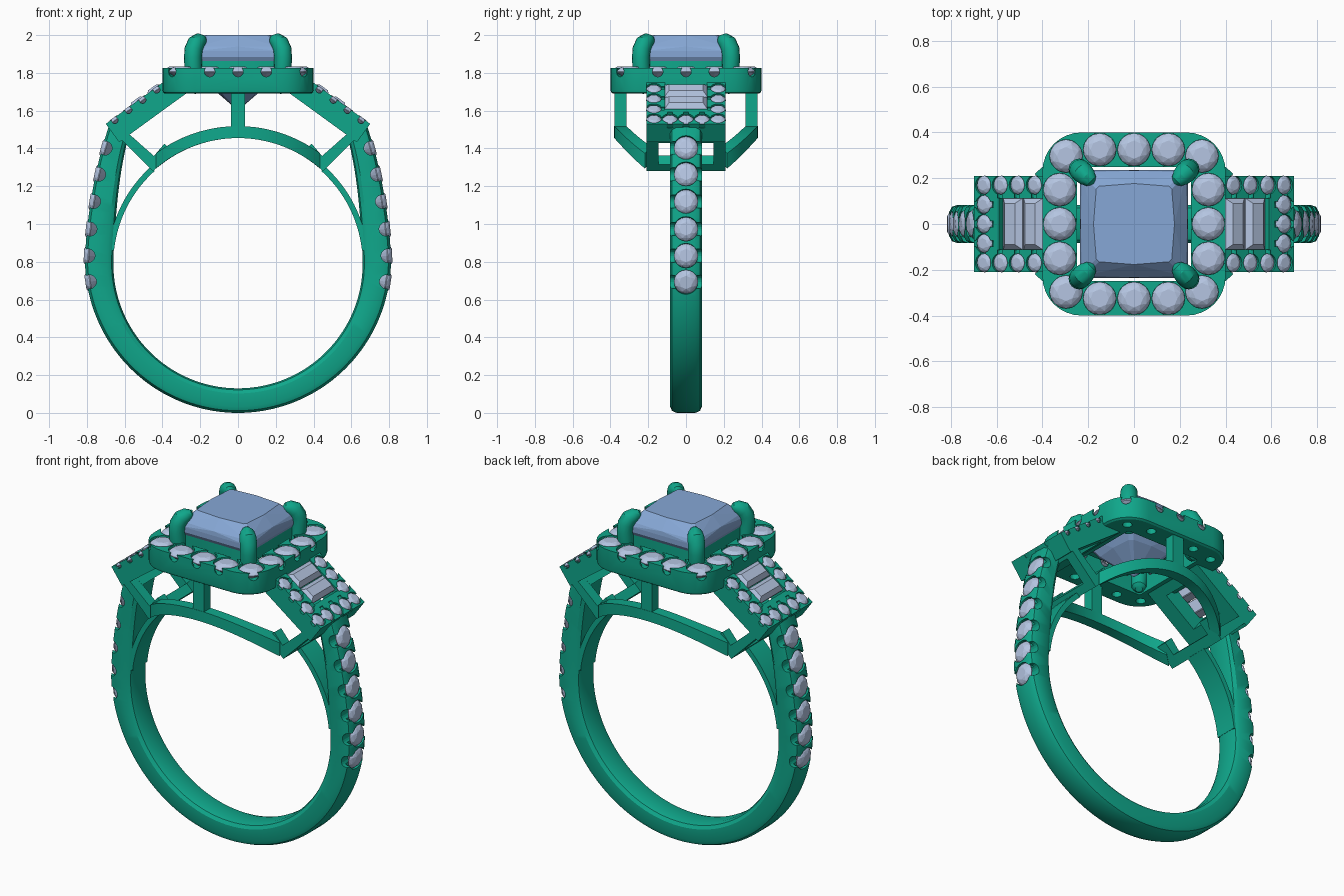
import bpy, bmesh, math
from math import sin, cos, pi, radians, sqrt
from mathutils import Vector, Matrix

if "Cube" in bpy.data.objects:
    bpy.data.objects.remove(bpy.data.objects["Cube"])

def material(name, col):
    m = bpy.data.materials.new(name)
    m.diffuse_color = (*col, 1)
    m.use_nodes = True
    m.node_tree.nodes["Principled BSDF"].inputs["Base Color"].default_value = m.diffuse_color
    return m

METAL = material("teal_metal", (0.005, 0.39, 0.26))
BLUE = material("blue_gem", (0.24, 0.39, 0.67))
PALE = material("pale_gem", (0.46, 0.56, 0.76))

def finish(name, bm, mat, smooth=True, mirror=False):
    bmesh.ops.recalc_face_normals(bm, faces=bm.faces)
    me = bpy.data.meshes.new(name)
    bm.to_mesh(me)
    bm.free()
    ob = bpy.data.objects.new(name, me)
    bpy.context.collection.objects.link(ob)
    me.materials.append(mat)
    bpy.ops.object.select_all(action='DESELECT')
    bpy.context.view_layer.objects.active = ob
    ob.select_set(True)
    if smooth:
        bpy.ops.object.shade_smooth_by_angle(angle=radians(32))
    if mirror:
        md = ob.modifiers.new("mirror", 'MIRROR')
        md.use_mirror_merge = False
    return ob

def loft(bm, rings, closed=False):
    vs = [[bm.verts.new(p) for p in r] for r in rings]
    n = len(vs[0])
    for i in range(len(vs) if closed else len(vs) - 1):
        a, b = vs[i], vs[(i + 1) % len(vs)]
        for j in range(n):
            k = (j + 1) % n
            bm.faces.new((a[j], a[k], b[k], b[j]))
    if not closed:
        bm.faces.new(vs[0])
        bm.faces.new(vs[-1])

def prism(bm, pts, y0, y1):
    loft(bm, [[(x, y, z) for x, z in pts] for y in (y0, y1)])

def hull(bm, pts):
    bmesh.ops.convex_hull(bm, input=[bm.verts.new(p) for p in pts])

def circle(n, r, z, off=0.0):
    return [Vector((r * cos(2 * pi * (i + off) / n), r * sin(2 * pi * (i + off) / n), z)) for i in range(n)]

def round_gem(bm, pos, normal, r):
    q = Vector(normal).to_track_quat('Z', 'Y')
    pts = (circle(8, .55 * r, .36 * r) + circle(8, .83 * r, .22 * r, .5)
           + circle(16, r, 0) + circle(16, r, -.06 * r) + [Vector((0, 0, -.75 * r))])
    hull(bm, [Vector(pos) + q @ p for p in pts])

def rod(bm, a, b, r, n=20):
    a, b = Vector(a), Vector(b)
    m = Matrix.Translation((a + b) / 2) @ (b - a).to_track_quat('Z', 'Y').to_matrix().to_4x4()
    bmesh.ops.create_cone(bm, cap_ends=True, segments=n, radius1=r, radius2=r, depth=(b - a).length, matrix=m)

def pave(body, seats, r, notch, drill=0):
    """Cut gem seats, side scallops and drill holes; seats = (pos, normal, lateral)."""
    for kind in ("seat", "scallop", "drill")[:3 if drill else 2]:
        bm = bmesh.new()
        for p, n, l in seats:
            p, n, l = Vector(p), Vector(n).normalized(), Vector(l).normalized()
            if kind == "seat":
                rod(bm, p - n * .35 * r, p + n * 1.2 * r, r * .985)
            elif kind == "scallop":
                rod(bm, p - l * 1.35 * r, p + l * 1.35 * r, notch)
            else:
                rod(bm, p, p - n * .25, drill)
        cutter = finish(kind + "_cutter", bm, METAL, False)
        cutter.hide_render = True
        md = body.modifiers.new(kind, 'BOOLEAN')
        md.operation, md.solver, md.object = 'DIFFERENCE', 'EXACT', cutter
        bpy.context.view_layer.objects.active = body
        bpy.ops.object.modifier_apply(modifier=md.name)
        bpy.data.objects.remove(cutter)

def gems(name, seats, r, mirror=False):
    bm = bmesh.new()
    for p, n, _ in seats:
        round_gem(bm, p, n, r)
    finish(name, bm, PALE, False, mirror)

# Shank: swept section that thickens and flares towards the shoulders
CZ = .79
def radii(t):
    up = max(0, t) ** 2.3
    ro = .79 + .02 * (min(t, 0) / (pi / 2) + 1) ** 2 + .30 * up
    return .66 + .323 * up, ro

half = [(0, .045), (.06, .07), (.2, .083), (.72, .084), (.88, .075), (.97, .05)]
section = half + [(f, -y) for f, y in reversed(half)]
rings = []
for i in range(-60, 61):
    t = abs(i) / 60 * radians(137) - pi / 2
    ri, ro = radii(t)
    s = -1 if i < 0 else 1
    rings.append([(s * (ri + (ro - ri) * f / .97) * cos(t), y, CZ + (ri + (ro - ri) * f / .97) * sin(t)) for f, y in section])
bm = bmesh.new()
loft(bm, rings)
shank = finish("shank", bm, METAL)
seats = []
for s in (-1, 1):
    for d in (-7, 3, 13, 23, 32.3, 40.6):
        t = radians(d)
        P = lambda a: Vector((s * radii(a)[1] * cos(a), 0, CZ + radii(a)[1] * sin(a)))
        tan = P(t + .01) - P(t - .01)
        n = Vector((s * tan.z, 0, -s * tan.x)).normalized()
        seats.append((P(t) - n * .016, n, (0, 1, 0)))
pave(shank, seats, .066, .036)
bpy.context.view_layer.objects.active = shank
bpy.ops.object.shade_smooth_by_angle(angle=radians(32))
gems("shank_gems", seats, .064)

# Thin inner rails that continue the finger circle up to the shoulder boxes
bm = bmesh.new()
loft(bm, [[(r * cos(t), y, CZ + r * sin(t)) for r, y in ((.66, -.07), (.66, .07), (.69, .07), (.69, -.07))]
          for t in [radians(6 + 42 * i / 20) for i in range(21)]])
finish("inner_rail", bm, METAL, mirror=True)

# Rounded square halo
def rsq(h, r, z, n=8):
    return [(sx * (h - r) + r * cos(a), sy * (h - r) + r * sin(a), z)
            for k, (sx, sy) in enumerate(((1, 1), (-1, 1), (-1, -1), (1, -1)))
            for a in [(k + i / n) * pi / 2 for i in range(n + 1)]]
bm = bmesh.new()
loft(bm, [rsq(.25, .02, 1.69), rsq(.385, .155, 1.69), rsq(.396, .166, 1.697), rsq(.40, .17, 1.71),
          rsq(.40, .17, 1.825), rsq(.25, .02, 1.825)], True)
halo = finish("halo", bm, METAL)
seats = []
for k in range(4):
    rot = Matrix.Rotation(k * pi / 2, 3, 'Z')
    for x, y in ((-.15, .325), (0, .325), (.15, .325), (.297, .297)):
        lat = (1, 1, 0) if x > .2 else (0, 1, 0)
        seats.append((rot @ Vector((x, y, 1.807)), (0, 0, 1), rot @ Vector(lat)))
pave(halo, seats, .073, .028, .027)
gems("halo_gems", seats, .072)

# Centre gem: shallow square crown over a pointed pavilion
bm = bmesh.new()
def square(h, c, z, bulge=0):
    return [p for s in (-1, 1) for e in (-1, 1) for p in ((s * h, e * (h - c), z), (s * (h - c), e * h, z))] + \
        ([(s * (h + bulge), 0, z) for s in (-1, 1)] + [(0, s * (h + bulge), z) for s in (-1, 1)] if bulge else [])
hull(bm, square(.165, .012, 2.0, .012) + square(.225, .015, 1.94, .008) + square(.237, .015, 1.915)
     + square(.237, .015, 1.885) + square(.14, .02, 1.73, .01) + [(0, 0, 1.6)])
finish("centre_gem", bm, BLUE, False)

# Seat frame under the centre gem
bm = bmesh.new()
loft(bm, [rsq(h, .02, z, 2) for h, z in ((.19, 1.79), (.225, 1.79), (.225, 1.882), (.205, 1.882))], True)
finish("gem_seat", bm, METAL)

# Claws hooking over the gem corners
bm = bmesh.new()
path = [(.215, 1.70, .02), (.222, 1.715, .04), (.235, 1.78, .046), (.239, 1.88, .047), (.235, 1.925, .048),
        (.222, 1.957, .047), (.203, 1.97, .041), (.187, 1.972, .029), (.178, 1.97, .012)]
for k in range(4):
    rot = Matrix.Rotation(k * pi / 2 + pi / 4, 3, 'Z')
    pts = [Vector((d * sqrt(2), 0, z)) for d, z, _ in path]
    rings = []
    for i, p in enumerate(pts):
        t = (pts[min(i + 1, len(pts) - 1)] - pts[max(i - 1, 0)]).normalized()
        side = Vector((t.z, 0, -t.x))
        rings.append([rot @ (p + path[i][2] * (side * cos(a) + Vector((0, 1, 0)) * sin(a)))
                      for a in [2 * pi * j / 16 for j in range(16)]])
    loft(bm, rings)
finish("claws", bm, METAL)

# Bowed gallery rails and their posts
bm = bmesh.new()
for s in (-1, 1):
    rings = []
    for i in range(33):
        a = radians(35 + 110 * i / 32)
        rings.append([(ex * cos(a), s * ey * sin(a), CZ + sqrt(r * r - (ex * cos(a)) ** 2))
                      for ex, ey, r in ((.47, .315, .665), (.53, .38, .665), (.53, .38, .728), (.47, .315, .728))])
    loft(bm, rings)
    prism(bm, [(-.037, 1.47), (.037, 1.47), (.037, 1.70), (-.037, 1.70)], s * .315, s * .378)
finish("gallery", bm, METAL)

# Tilted shoulder plates: u runs up the slope, w runs into the metal
A = radians(36)
def tilt(u, y, w):
    return Vector((.70 - u * cos(A) - w * sin(A), y, 1.53 + u * sin(A) - w * cos(A)))
def rect(u0, u1, h, w):
    return [tilt(u0, -h, w), tilt(u1, -h, w), tilt(u1, h, w), tilt(u0, h, w)]
bm = bmesh.new()
loft(bm, [rect(0, .44, .21, 0), rect(0, .44, .21, .12), rect(.135, .375, .112, .12), rect(.135, .375, .112, 0)], True)
plate = finish("shoulder_plate", bm, METAL, False)
N, U = Vector((sin(A), 0, cos(A))), Vector((cos(A), 0, -sin(A)))
seats = [(tilt(u, s * .17, .012), N, (0, 1, 0)) for s in (-1, 1) for u in (.05, .14, .232, .324)]
seats += [(tilt(.05, y, .012), N, U) for y in (-.085, 0, .085)]
pave(plate, seats, .042, .018)
plate.modifiers.new("mirror", 'MIRROR').use_mirror_merge = False
gems("shoulder_gems", seats, .0415, True)

# Paired step-cut bar gems in each shoulder plate
bm = bmesh.new()
for u0, u1 in ((.15, .255), (.26, .365)):
    m = (u0 + u1) / 2
    hull(bm, rect(u0 + .025, u1 - .025, .09, -.012) + rect(u0, u1, .113, .012) + rect(u0, u1, .113, .022)
         + rect(m - .003, m + .003, .06, .085))
finish("bar_gems", bm, PALE, False, True)

# Shoulder boxes: bent side brackets with cross bars
bm = bmesh.new()
bracket = [(.70, 1.53), (.45, 1.28), (.345, 1.378), (.39, 1.425), (.445, 1.36), (.57, 1.47)]
for s in (-1, 1):
    prism(bm, bracket, s * .145, s * .21)
prism(bm, [(.485, 1.315), (.45, 1.28), (.405, 1.323), (.445, 1.362)], -.15, .15)
prism(bm, [(.70, 1.53), (.60, 1.43), (.535, 1.44), (.57, 1.47)], -.15, .15)
finish("shoulder_box", bm, METAL, False, True)
